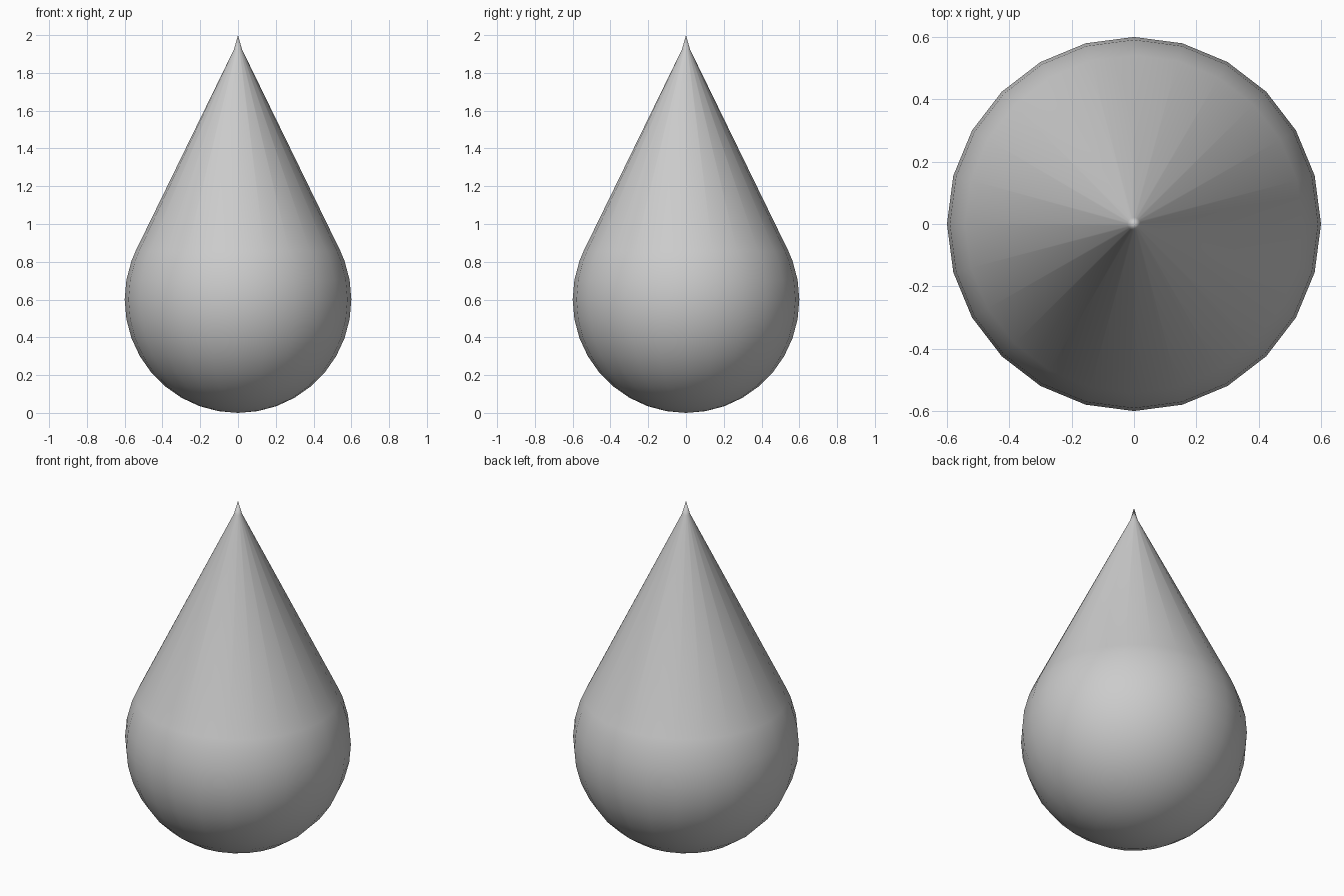
import bpy, bmesh
from math import sin, cos, pi, radians

if "Cube" in bpy.data.objects:
    bpy.data.objects.remove(bpy.data.objects["Cube"])

SIDES = 24
R = 0.6

# Profile (radius, height): round belly, straight cone, pinched tip
profile = [(R * cos(radians(a)), R + R * sin(radians(a))) for a in range(-80, 21, 10)]
profile += [(0.542, 0.857), (0.021, 1.925)]

# Revolve the profile into closed rings
bm = bmesh.new()
rings = [[bm.verts.new((r * cos(2 * pi * i / SIDES), r * sin(2 * pi * i / SIDES), z))
          for i in range(SIDES)] for r, z in profile]
bottom, tip = bm.verts.new((0, 0, 0)), bm.verts.new((0, 0, 2))
for i in range(SIDES):
    j = (i + 1) % SIDES
    for a, b in zip(rings, rings[1:]):
        bm.faces.new((a[i], a[j], b[j], b[i]))
    bm.faces.new((bottom, rings[0][j], rings[0][i]))
    bm.faces.new((tip, rings[-1][i], rings[-1][j]))
bmesh.ops.remove_doubles(bm, verts=bm.verts, dist=0.0001)
bmesh.ops.recalc_face_normals(bm, faces=bm.faces)

# Teardrop body
mesh = bpy.data.meshes.new("teardrop")
bm.to_mesh(mesh)
bm.free()
mesh.shade_smooth()
drop = bpy.data.objects.new("teardrop", mesh)
bpy.context.collection.objects.link(drop)
